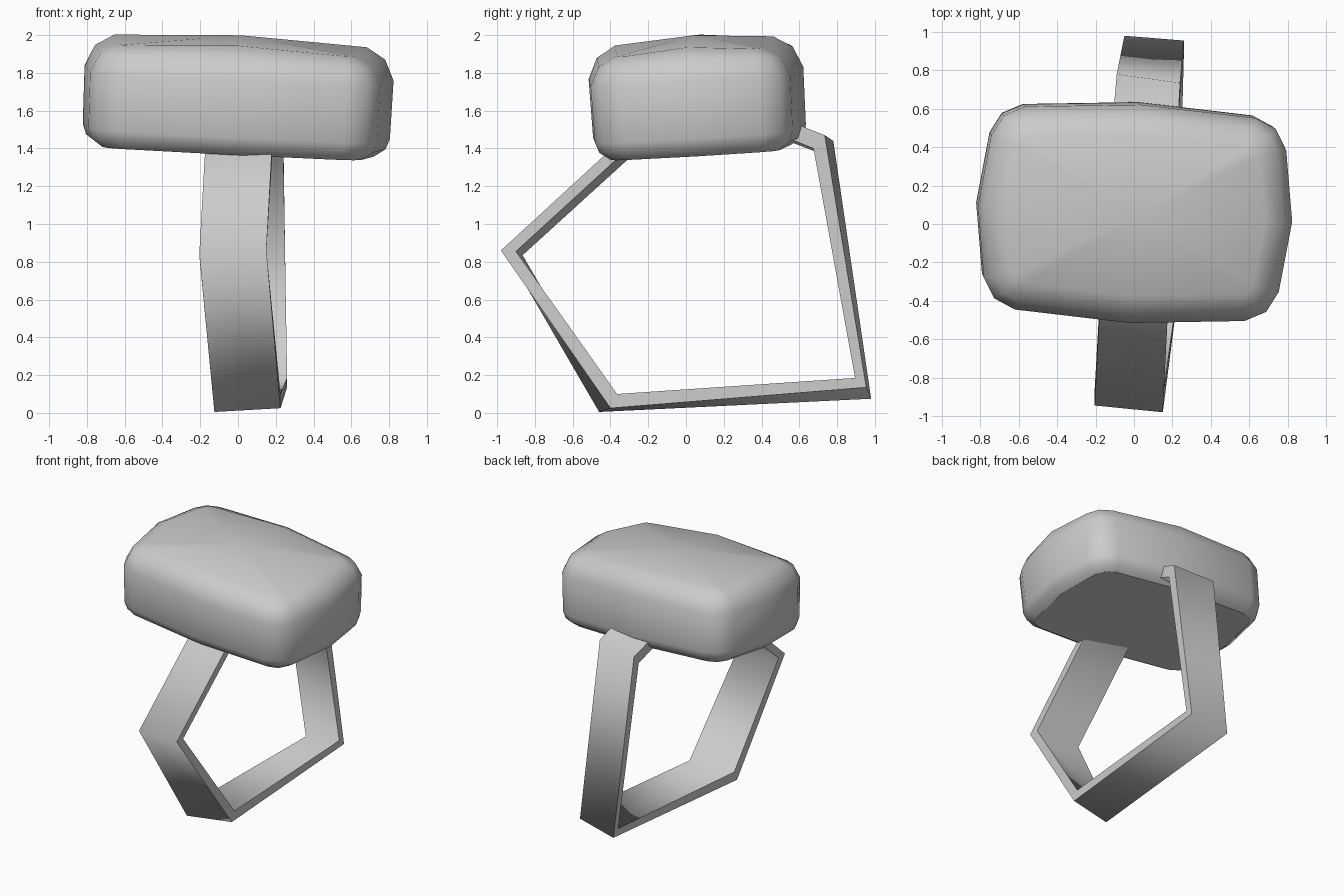
import bpy
import bmesh
from mathutils import Euler, Matrix, Vector

cube = bpy.data.objects.get("Cube")
if cube:
    bpy.data.objects.remove(cube, do_unlink=True)

# One plain grey for the whole ring
grey = bpy.data.materials.new("plain_grey")
grey.use_nodes = True
colour = (0.6, 0.6, 0.6, 1.0)
grey.diffuse_color = colour
grey.node_tree.nodes["Principled BSDF"].inputs["Base Color"].default_value = colour


def finish(bm, name):
    """Turn a bmesh into a smooth-shaded object; sharp edges are kept."""
    bmesh.ops.recalc_face_normals(bm, faces=bm.faces[:])
    for face in bm.faces:
        face.smooth = True
    mesh = bpy.data.meshes.new(name)
    bm.to_mesh(mesh)
    bm.free()
    mesh.materials.append(grey)
    obj = bpy.data.objects.new(name, mesh)
    bpy.context.collection.objects.link(obj)
    return obj


def bridge(bm, ring_a, ring_b):
    """Join two closed rings of equal length with quads."""
    n = len(ring_a)
    return [bm.faces.new((ring_a[i], ring_a[(i + 1) % n],
                          ring_b[(i + 1) % n], ring_b[i])) for i in range(n)]


# Band: a slightly twisted five-sided hoop, four rails around each corner
outer_left = [(-0.205, -0.945, 0.84), (-0.125, -0.46, 0.005), (-0.05, 0.98, 0.075),
              (-0.09, 0.78, 1.44), (-0.155, 0.03, 1.73)]
outer_right = [(0.15, -0.98, 0.86), (0.225, -0.40, 0.025), (0.26, 0.955, 0.135),
               (0.24, 0.735, 1.47), (0.20, 0.0, 1.76)]
inner_offset = [(0, 0.08, -0.005), (0, 0.035, 0.075), (0, -0.06, 0.05),
                (0, -0.06, -0.07), (0, -0.01, -0.09)]


def inset(rail):
    return [Vector(p) + Vector(o) for p, o in zip(rail, inner_offset)]


bm = bmesh.new()
rails = [[bm.verts.new(p) for p in rail] for rail in
         (outer_left, outer_right, inset(outer_right), inset(outer_left))]
for i in range(4):
    bridge(bm, rails[i], rails[(i + 1) % 4])
for rail in rails:
    for i in range(5):
        bm.edges.get((rail[i], rail[(i + 1) % 5])).smooth = False
finish(bm, "band")

# Stone outline: a quarter of the bulging rounded rectangle, with outward normals
quarter = [((0.82, 0), (1, 0)), ((0.77, 0.37), (0.97, 0.26)), ((0.71, 0.477), (0.7, 0.7)),
           ((0.60, 0.53), (0.26, 0.97)), ((0, 0.57), (0, 1))]


def flip(points, sx, sy):
    return [((p[0] * sx, p[1] * sy), (n[0] * sx, n[1] * sy)) for p, n in points]


outline = (quarter[:-1] + flip(quarter[:0:-1], -1, 1)
           + flip(quarter[:-1], -1, -1) + flip(quarter[:0:-1], 1, -1))

# Stone layers: height, inset, and lift at the middle of the sides
layers = [(-0.287, 0.085, 0), (-0.245, 0.025, 0), (-0.19, 0.005, 0),
          (0.11, 0, 0.01), (0.21, 0.05, 0.02), (0.26, 0.15, 0.03)]
bm = bmesh.new()
rings = []
for height, depth, lift in layers:
    rings.append([bm.verts.new((p[0] - n[0] * depth, p[1] - n[1] * depth,
                                height + (lift if 0 in n else 0)))
                  for p, n in outline])
for low, high in zip(rings, rings[1:]):
    bridge(bm, low, high)

# Flat underside with a crisp rim
base = bm.faces.new(rings[0])
for edge in base.edges:
    edge.smooth = False

# Gently domed top
peak = bm.verts.new((0, 0, 0.32))
top = rings[-1]
for i, vert in enumerate(top):
    bm.faces.new((vert, top[(i + 1) % len(top)], peak))

# The stone sits slightly askew on the band
tilt = Euler((0.058, 0.05, -0.05)).to_matrix().to_4x4()
bm.transform(Matrix.Translation((0, 0.06, 1.68)) @ tilt)
finish(bm, "stone")
